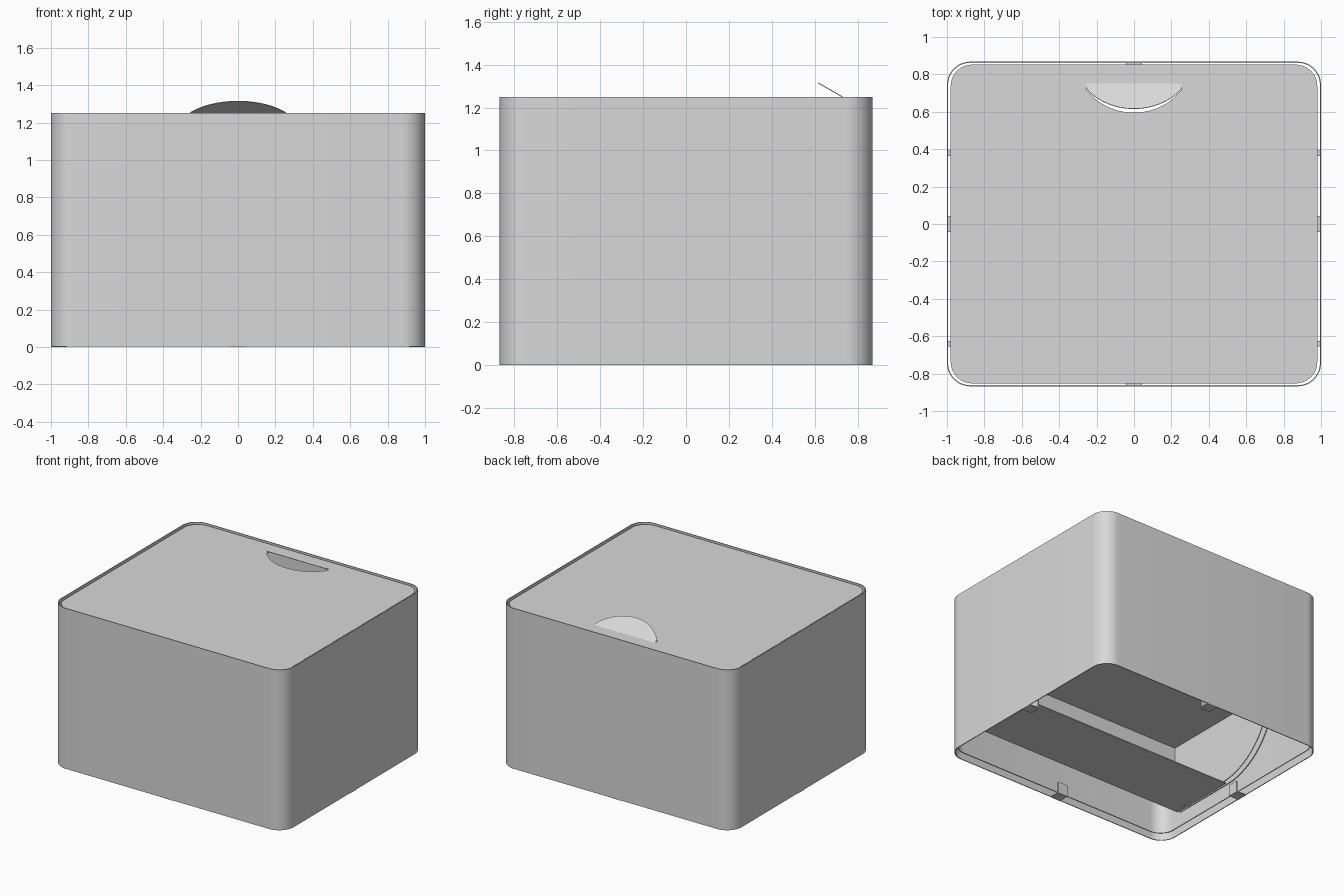
import bpy, bmesh, math
from mathutils import Matrix, Vector

if "Cube" in bpy.data.objects:
    bpy.data.objects.remove(bpy.data.objects["Cube"])

grey = bpy.data.materials.new("light_grey")
grey.diffuse_color = (0.69, 0.69, 0.69, 1)
grey.use_nodes = True
grey.node_tree.nodes["Principled BSDF"].inputs["Base Color"].default_value = grey.diffuse_color


def finish(ob, smooth=False):
    ob.data.materials.clear()
    ob.data.materials.append(grey)
    bpy.ops.object.select_all(action='DESELECT')
    ob.select_set(True)
    bpy.context.view_layer.objects.active = ob
    if smooth:
        bpy.ops.object.shade_smooth_by_angle(angle=math.radians(35))
    return ob


def sheet(name, loops, thick, matrix, smooth=False):
    """Flat outline (inner loops become holes) thickened about its plane."""
    cu = bpy.data.curves.new(name, 'CURVE')
    cu.dimensions = '2D'
    cu.fill_mode = 'BOTH'
    cu.extrude = thick / 2
    for pts in loops:
        sp = cu.splines.new('POLY')
        sp.points.add(len(pts) - 1)
        for p, (x, y) in zip(sp.points, pts):
            p.co = (x, y, 0, 1)
        sp.use_cyclic_u = True
    tmp = bpy.data.objects.new(name + "_outline", cu)
    bpy.context.collection.objects.link(tmp)
    bpy.context.view_layer.update()
    me = bpy.data.meshes.new_from_object(
        tmp.evaluated_get(bpy.context.evaluated_depsgraph_get()))
    bpy.data.objects.remove(tmp)
    bm = bmesh.new()
    bm.from_mesh(me)
    bmesh.ops.remove_doubles(bm, verts=bm.verts, dist=1e-5)
    bmesh.ops.recalc_face_normals(bm, faces=bm.faces)
    bm.transform(matrix)
    bm.to_mesh(me)
    bm.free()
    me.name = name
    ob = bpy.data.objects.new(name, me)
    bpy.context.collection.objects.link(ob)
    return finish(ob, smooth)


def box(name, lo, hi):
    lo, hi = Vector(lo), Vector(hi)
    bpy.ops.mesh.primitive_cube_add(size=1, location=(lo + hi) / 2)
    ob = bpy.context.object
    ob.name = name
    ob.data.transform(Matrix.Diagonal((*(hi - lo), 1)))
    return finish(ob)


def rounded(hx, hy, r, n=12):
    pts = []
    for k, (sx, sy) in enumerate([(1, 1), (-1, 1), (-1, -1), (1, -1)]):
        for i in range(n + 1):
            a = math.pi / 2 * (k + i / n)
            pts.append((sx * (hx - r) + r * math.cos(a),
                        sy * (hy - r) + r * math.sin(a)))
    return pts


def at(z):
    return Matrix.Translation((0, 0, z))


def tube(name, hx, hy, r, thick, z0, z1):
    sheet(name, [rounded(hx, hy, r), rounded(hx - thick, hy - thick, r - thick)],
          z1 - z0, at((z0 + z1) / 2), True)


# Outer sleeve and the inner box wall hanging below the lid
LID_Z = 1.237
tube("outer_wall", 1, 0.868, 0.125, 0.006, 0.002, 1.25)
tube("inner_wall", 0.98, 0.852, 0.115, 0.004, 0.05, LID_Z)

# Lid with a finger-flap opening; flap outline measured from its hinge line
HINGE, HALF, DEPTH, SIDE = 0.75, 0.257, 0.155, 0.03
SAG = DEPTH - SIDE
R = (HALF ** 2 + SAG ** 2) / (2 * SAG)
arc_x = [HALF * (i / 12 - 1) for i in range(25)]
flap = ([(-HALF, 0)] + [(x, -DEPTH + R - math.sqrt(R * R - x * x)) for x in arc_x]
        + [(HALF, 0)])
hole = [(x, y + HINGE) for x, y in flap]
sheet("lid", [rounded(0.98, 0.852, 0.115), hole], 0.006, at(LID_Z))
sheet("lid_flap", [flap], 0.004,
      Matrix.Translation((0, HINGE, LID_Z)) @ Matrix.Rotation(math.radians(-30), 4, 'X'))

# Inner compartment: floor strip, back wall, ceiling
BACK, FRONT, FLOOR, CEIL, W = -0.645, 0.38, 0.15, 0.66, 0.95
box("compartment_floor", (-W, BACK, FLOOR), (W, -0.12, FLOOR + 0.008))
box("compartment_back", (-W, BACK - 0.008, FLOOR), (W, BACK, CEIL))
box("compartment_ceiling", (-W, BACK, CEIL), (W, FRONT, CEIL + 0.008))

# Doubled side plates with a curved front edge, and tabs bridging to the sleeve
arc = [(-0.12 + 0.5 * math.sin(a), CEIL - (CEIL - FLOOR) * math.cos(a))
       for a in (math.pi / 2 * i / 16 for i in range(17))]
profile = [(BACK, FLOOR)] + arc + [(BACK, CEIL)]
upright = Matrix(((0, 0, 1, 0), (1, 0, 0, 0), (0, 1, 0, 0), (0, 0, 0, 1)))
for s, side in ((-1, "left"), (1, "right")):
    for layer, x in (("inner", 0.923), ("outer", 0.965)):
        sheet(f"side_plate_{layer}_{side}", [profile], 0.006,
              Matrix.Translation((s * x, 0, 0)) @ upright)
    for tag, y in (("rear", -0.64), ("front", 0.378)):
        lo, hi = sorted((s * 0.96, s * 0.996))
        box(f"tab_{tag}_{side}", (lo, y - 0.014, CEIL - 0.06), (hi, y + 0.014, CEIL))

# Angled feet at the middle of each side, upright tab at the inner end
for name, turn, reach in (("front", 0, 0.868), ("right", 1, 1.0),
                          ("back", 2, 0.868), ("left", 3, 1.0)):
    rot = Matrix.Rotation(turn * math.pi / 2, 4, 'Z')
    inner = -reach + 0.085
    for part, lo, hi in (("foot", (-0.042, -reach, 0), (0.042, inner, 0.008)),
                         ("foot_tab", (-0.042, inner - 0.008, 0.008),
                          (0.042, inner, 0.09))):
        ob = box(f"{part}_{name}", lo, hi)
        ob.data.transform(Matrix.Translation(ob.location))
        ob.location = (0, 0, 0)
        ob.data.transform(rot)
